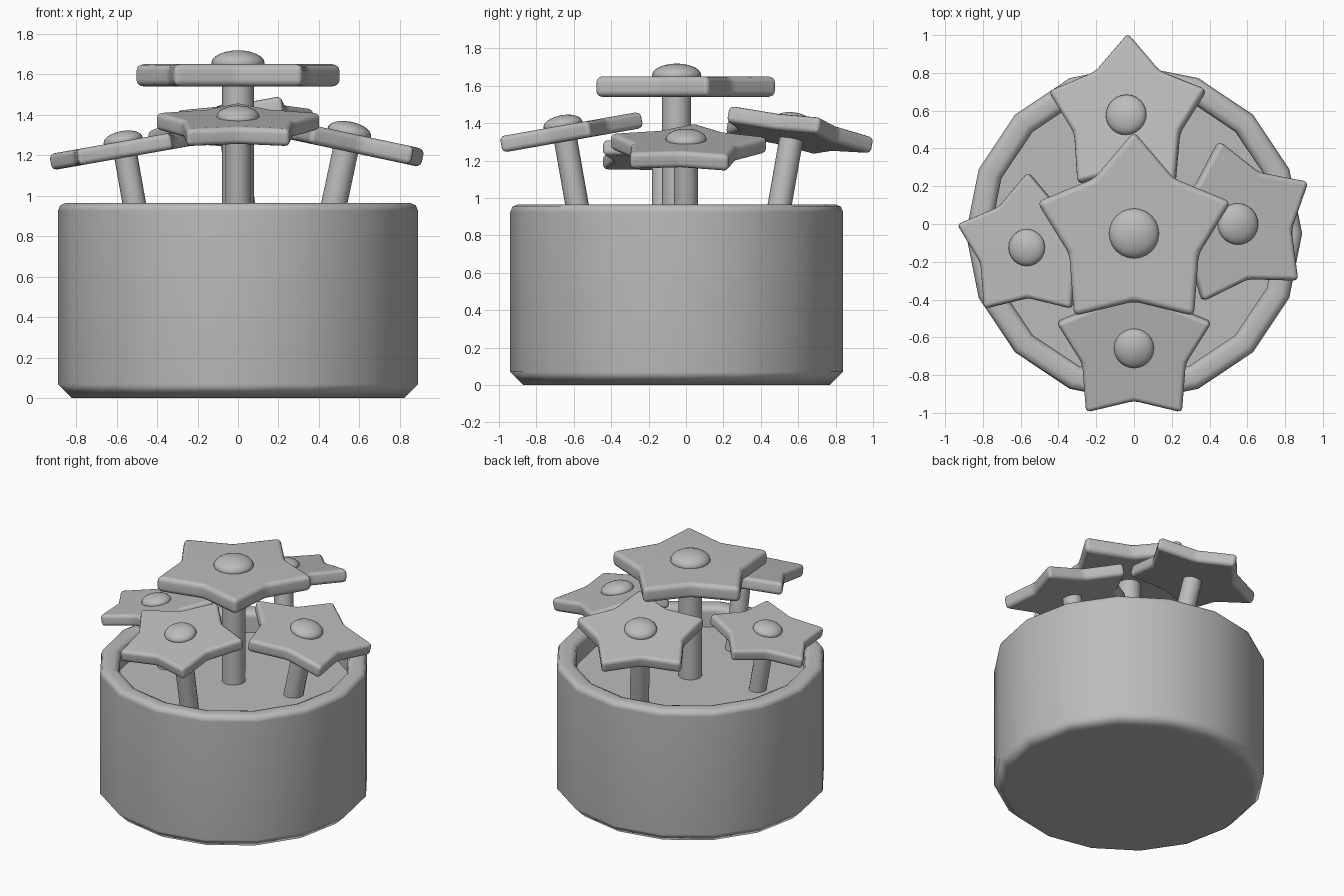
import bpy, bmesh, math
from mathutils import Matrix, Vector

old = bpy.data.objects.get("Cube")
if old:
    bpy.data.objects.remove(old, do_unlink=True)

# One plain colour for everything
grey = bpy.data.materials.new("plain_grey")
grey.use_nodes = True
colour = (0.5, 0.5, 0.5, 1)
grey.diffuse_color = colour
grey.node_tree.nodes["Principled BSDF"].inputs["Base Color"].default_value = colour

SIDES = 16
POT_Y = -0.05
SOIL_Z = 0.82


def add_object(name, bm, matrix, angle=50, bevel=0):
    bmesh.ops.recalc_face_normals(bm, faces=bm.faces)
    mesh = bpy.data.meshes.new(name)
    bm.to_mesh(mesh)
    bm.free()
    mesh.materials.append(grey)
    ob = bpy.data.objects.new(name, mesh)
    bpy.context.collection.objects.link(ob)
    ob.matrix_world = matrix
    if bevel:
        mod = ob.modifiers.new("round_edges", 'BEVEL')
        mod.width = bevel
        mod.segments = 3
        mod.limit_method = 'ANGLE'
        mod.angle_limit = math.radians(25)
    bpy.ops.object.select_all(action='DESELECT')
    ob.select_set(True)
    bpy.context.view_layer.objects.active = ob
    bpy.ops.object.shade_smooth_by_angle(angle=math.radians(angle))
    if bevel:
        for poly in mesh.polygons:
            poly.use_smooth = True
        for edge in mesh.edges:
            edge.use_edge_sharp = False
    mod = ob.modifiers.new("flat_faces_stay_flat", 'WEIGHTED_NORMAL')
    mod.keep_sharp = True
    return ob


def lathe(name, profile, matrix):
    # Rings joined by quads, with the first and last ring capped
    bm = bmesh.new()
    rings = []
    for r, z in profile:
        rings.append([bm.verts.new((r * math.cos(a), r * math.sin(a), z))
                      for a in (math.tau * i / SIDES for i in range(SIDES))])
    for low, high in zip(rings, rings[1:]):
        for i in range(SIDES):
            j = (i + 1) % SIDES
            bm.faces.new((low[i], low[j], high[j], high[i]))
    bm.faces.new(rings[0])
    bm.faces.new(rings[-1])
    return add_object(name, bm, matrix)


def flower(name, centre, scale, lean_x, lean_y, yaw):
    # lean_x and lean_y tip the flower toward +x and +y, in degrees
    axis = Vector((math.tan(math.radians(lean_x)), math.tan(math.radians(lean_y)), 1))
    lean = Vector((0, 0, 1)).rotation_difference(axis).to_matrix().to_4x4()
    place = (Matrix.Translation(centre) @ lean
             @ Matrix.Rotation(math.radians(yaw), 4, 'Z') @ Matrix.Scale(scale, 4))

    # Star-shaped petal plate
    bm = bmesh.new()
    points = []
    for i in range(10):
        r = 0.36 if i % 2 else 0.54
        a = math.pi / 2 + math.pi * i / 5
        points.append(bm.verts.new((r * math.cos(a), r * math.sin(a), -0.055)))
    base = bm.faces.new(points)
    top = bmesh.ops.extrude_face_region(bm, geom=[base])["geom"]
    bmesh.ops.translate(bm, vec=(0, 0, 0.11),
                        verts=[g for g in top if isinstance(g, bmesh.types.BMVert)])
    add_object(name + "_petals", bm, place, bevel=0.032)

    # Flattened button in the middle
    bm = bmesh.new()
    bmesh.ops.create_uvsphere(bm, u_segments=24, v_segments=12, radius=0.132,
                              matrix=Matrix.Translation((0, 0, 0.06)) @ Matrix.Diagonal((1, 1, 0.48, 1)))
    add_object(name + "_centre", bm, place)

    # Stem reaching down into the soil
    length = (centre[2] - SOIL_Z + 0.03) * axis.length / scale
    lathe(name + "_stem", [(0.078, -length), (0.078, 0)], place)


# Pot with chamfered foot and rounded hollow rim
at_pot = Matrix.Translation((0, POT_Y, 0))
lathe("pot", [(0.82, 0), (0.89, 0.07), (0.89, 0.925), (0.878, 0.953), (0.85, 0.965),
              (0.80, 0.965), (0.772, 0.953), (0.76, 0.925), (0.76, 0.76)], at_pot)
lathe("soil", [(0.77, 0.77), (0.77, SOIL_Z)], at_pot)

# Flowers
flower("middle_flower", (0, POT_Y, 1.595), 1.0, 0, 0, 0)
flower("front_flower", (0, -0.65, 1.345), 0.8, 0, -10, 0)
flower("back_flower", (-0.035, 0.57, 1.355), 0.82, -8, 10, 0)
flower("left_flower", (0.54, 0, 1.265), 0.83, 12, 0, 12)
flower("right_flower", (-0.56, -0.125, 1.23), 0.74, -10, 0, 0)
